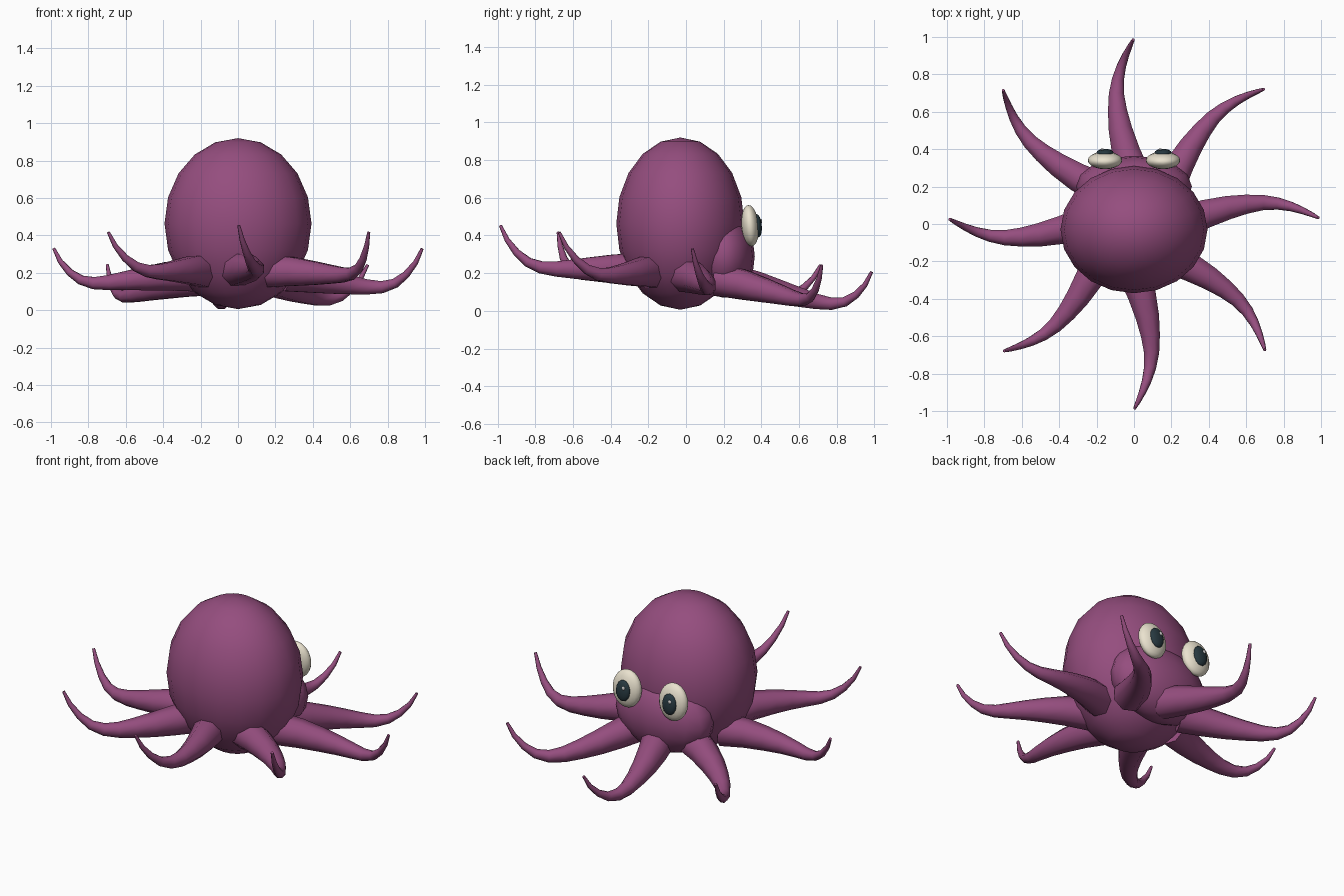
import bpy, bmesh, math
from mathutils import Vector

if "Cube" in bpy.data.objects:
    bpy.data.objects.remove(bpy.data.objects["Cube"])


def material(name, rgb):
    m = bpy.data.materials.new(name)
    m.diffuse_color = (*rgb, 1)
    m.use_nodes = True
    m.node_tree.nodes["Principled BSDF"].inputs["Base Color"].default_value = m.diffuse_color
    return m


SKIN = material("purple_skin", (0.30, 0.075, 0.21))
CREAM = material("cream", (0.82, 0.76, 0.62))
DARK = material("dark", (0.02, 0.04, 0.05))
WHITE = material("white", (0.95, 0.95, 0.95))


def finish(bm, name, mat):
    bmesh.ops.recalc_face_normals(bm, faces=bm.faces)
    me = bpy.data.meshes.new(name)
    bm.to_mesh(me)
    bm.free()
    me.materials.append(mat)
    ob = bpy.data.objects.new(name, me)
    bpy.context.collection.objects.link(ob)
    bpy.context.view_layer.objects.active = ob
    bpy.ops.object.select_all(action='DESELECT')
    ob.select_set(True)
    bpy.ops.object.shade_smooth_by_angle(angle=math.radians(50))
    return ob


def ellipsoid(name, centre, radii, mat, seg=20, rings=10, tilt=0):
    bm = bmesh.new()
    bmesh.ops.create_uvsphere(bm, u_segments=seg, v_segments=rings, radius=1)
    bmesh.ops.scale(bm, vec=radii, verts=bm.verts)
    ob = finish(bm, name, mat)
    ob.location = centre
    ob.rotation_euler.x = tilt
    return ob


# Mantle and the head bulge beneath the eyes
ellipsoid("mantle", (0, -0.03, 0.463), (0.393, 0.34, 0.457), SKIN)
ellipsoid("head", (0, 0.20, 0.29), (0.31, 0.165, 0.22), SKIN, 16, 10)

# Eyes, pupils and glints on the +y side
for side, s in (("left", -1), ("right", 1)):
    x = s * 0.155
    tilt = math.radians(5)
    ellipsoid(side + "_eye", (x, 0.34, 0.452), (0.092, 0.046, 0.11), CREAM, 20, 12, tilt)
    ellipsoid(side + "_pupil", (x, 0.38, 0.452), (0.046, 0.022, 0.062), DARK, 16, 8, tilt)
    ellipsoid(side + "_glint", (x - 0.014, 0.398, 0.476), (0.01, 0.006, 0.012), WHITE, 8, 6)

# Arm path: distance out, sideways bow, height, thickness
ARM = [(0.25, -0.005, 0.188, 0.094), (0.38, 0.042, 0.176, 0.082),
       (0.50, 0.072, 0.160, 0.068), (0.60, 0.088, 0.147, 0.055),
       (0.69, 0.094, 0.136, 0.044), (0.77, 0.086, 0.134, 0.035),
       (0.84, 0.068, 0.153, 0.027), (0.90, 0.045, 0.197, 0.020),
       (0.95, 0.022, 0.258, 0.014), (0.985, 0.004, 0.330, 0.008)]
SIDES = 8


def arm(name, angle):
    c, s = math.cos(angle), math.sin(angle)
    path = []
    for r, bow, z, _ in ARM:
        x, y = c * r - s * bow, s * r + c * bow
        # the ring of arms slopes down towards the face
        path.append(Vector((x, y + 0.03 * abs(x), z - 0.125 * y)))
    bm = bmesh.new()
    loops = []
    for i, p in enumerate(path):
        t = (path[min(i + 1, len(path) - 1)] - path[max(i - 1, 0)]).normalized()
        u = t.cross(Vector((0, 0, 1))).normalized()
        v = u.cross(t)
        rad = ARM[i][3]
        loops.append([bm.verts.new(p + rad * (math.cos(a) * u + math.sin(a) * v))
                      for a in (math.tau * (k + 0.5) / SIDES for k in range(SIDES))])
    for a, b in zip(loops, loops[1:]):
        for k in range(SIDES):
            n = (k + 1) % SIDES
            bm.faces.new((a[k], a[n], b[n], b[k]))
    bm.faces.new(loops[0])
    bm.faces.new(loops[-1])
    finish(bm, name, SKIN)


# Eight arms
for i in range(8):
    arm(f"arm_{i + 1}", math.tau * i / 8)
